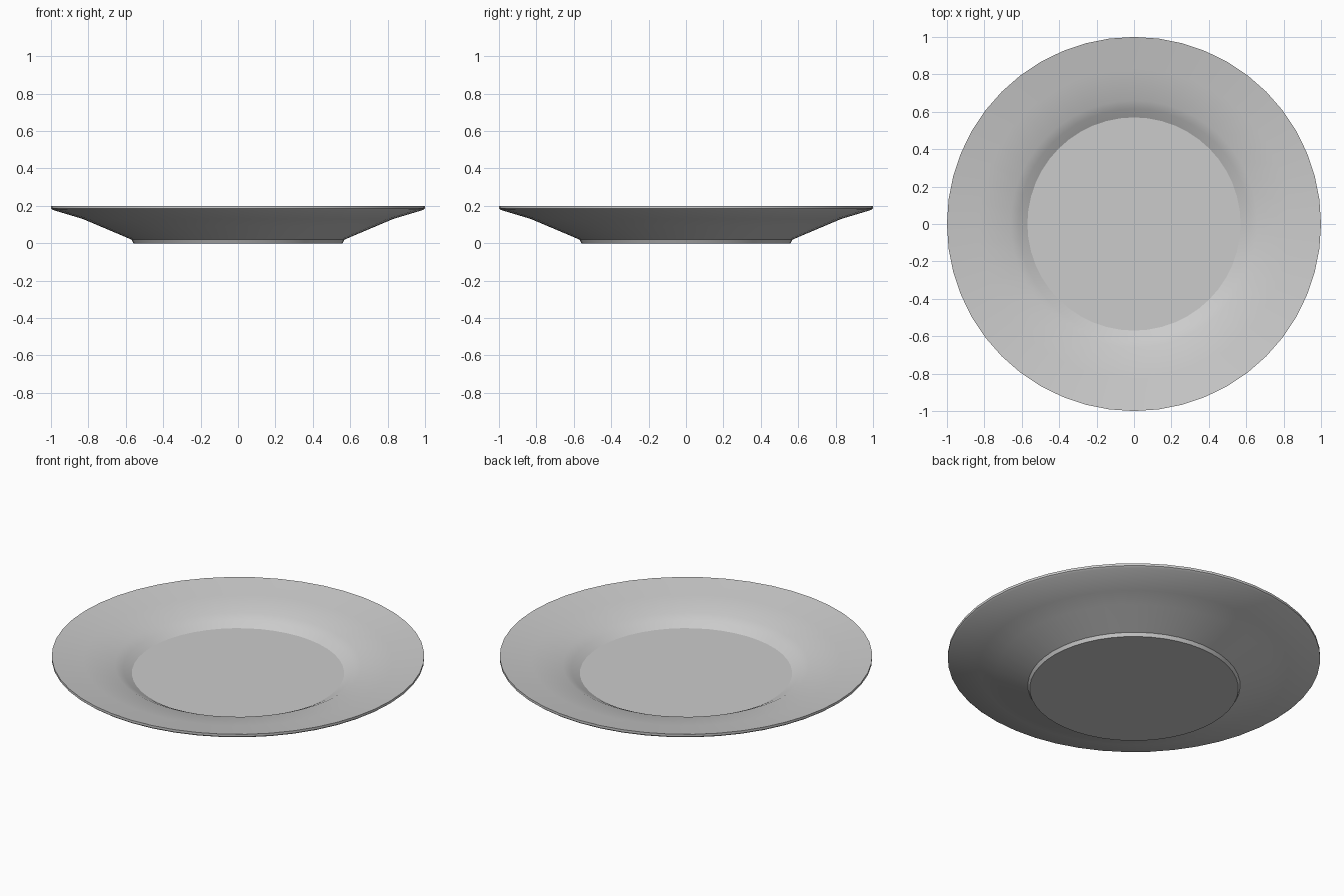
import bpy, bmesh
from math import cos, sin, tau, radians

if "Cube" in bpy.data.objects:
    bpy.data.objects.remove(bpy.data.objects["Cube"])

SEGMENTS = 48

# Half cross-section (radius, height), from the underside out over the rim to the well
PROFILE = [
    (0.56, 0.0), (0.57, 0.02),                              # foot
    (0.74, 0.092), (0.83, 0.13), (0.99, 0.178),             # underside
    (1.0, 0.186), (1.0, 0.2),                               # rim edge
    (0.83, 0.172), (0.66, 0.145),                           # upper rim
    (0.615, 0.123), (0.57, 0.097),                          # wall of the well
]

bm = bmesh.new()
rings = [[bm.verts.new((r * cos(tau * i / SEGMENTS), r * sin(tau * i / SEGMENTS), z))
          for i in range(SEGMENTS)] for r, z in PROFILE]
for a, b in zip(rings, rings[1:]):
    for i in range(SEGMENTS):
        j = (i + 1) % SEGMENTS
        bm.faces.new((a[i], a[j], b[j], b[i]))

# Flat base and flat floor of the well
bm.faces.new(rings[0][::-1])
bm.faces.new(rings[-1])
bmesh.ops.recalc_face_normals(bm, faces=bm.faces[:])

mesh = bpy.data.meshes.new("plate")
bm.to_mesh(mesh)
bm.free()
plate = bpy.data.objects.new("plate", mesh)
bpy.context.collection.objects.link(plate)

# Smooth surfaces, crisp foot, rim and floor edges
bpy.context.view_layer.objects.active = plate
plate.select_set(True)
bpy.ops.object.shade_smooth_by_angle(angle=radians(25))
